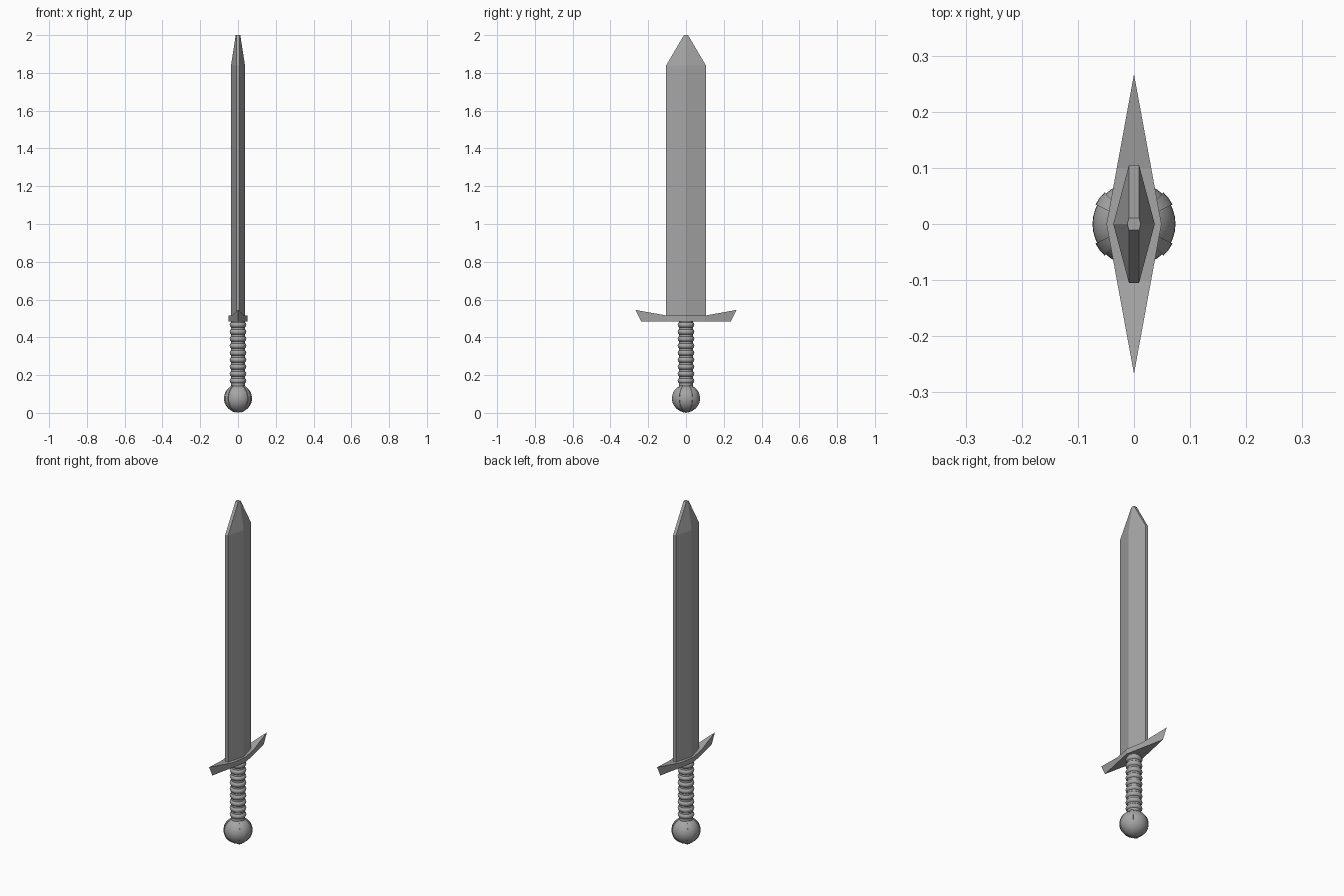
import bpy, bmesh, math

cube = bpy.data.objects.get("Cube")
if cube:
    bpy.data.objects.remove(cube, do_unlink=True)

GREY = (0.38, 0.38, 0.38, 1)
metal = bpy.data.materials.new("grey metal")
metal.use_nodes = True
metal.diffuse_color = GREY
metal.node_tree.nodes["Principled BSDF"].inputs["Base Color"].default_value = GREY


def finish(name, bm, smooth=False):
    bmesh.ops.recalc_face_normals(bm, faces=bm.faces)
    mesh = bpy.data.meshes.new(name)
    bm.to_mesh(mesh)
    bm.free()
    mesh.materials.append(metal)
    obj = bpy.data.objects.new(name, mesh)
    bpy.context.collection.objects.link(obj)
    if smooth:
        bpy.ops.object.select_all(action='DESELECT')
        obj.select_set(True)
        bpy.context.view_layer.objects.active = obj
        bpy.ops.object.shade_smooth_by_angle(angle=math.radians(40))
    return obj


def loft(name, sections):
    """Join matching closed cross-sections and cap both ends."""
    bm = bmesh.new()
    loops = [[bm.verts.new(p) for p in s] for s in sections]
    for a, b in zip(loops, loops[1:]):
        for i in range(len(a)):
            j = (i + 1) % len(a)
            bm.faces.new((a[i], a[j], b[j], b[i]))
    bm.faces.new(loops[0])
    bm.faces.new(loops[-1])
    return finish(name, bm)


def lathe(name, profile, steps=32):
    """Turn a (radius, z) profile about the z axis."""
    bm = bmesh.new()
    verts = [bm.verts.new((r, 0, z)) for r, z in profile]
    edges = [bm.edges.new(pair) for pair in zip(verts, verts[1:])]
    bmesh.ops.spin(bm, geom=verts + edges, cent=(0, 0, 0), axis=(0, 0, 1),
                   angle=math.tau, steps=steps)
    bmesh.ops.remove_doubles(bm, verts=bm.verts, dist=1e-5)
    return finish(name, bm, True)


# Blade: six-sided section with a central ridge and blunt edges
def blade_section(ridge, edge, width, z):
    return [(ridge, 0, z), (edge, width, z), (-edge, width, z),
            (-ridge, 0, z), (-edge, -width, z), (edge, -width, z)]


loft("blade", [blade_section(0.037, 0.009, 0.105, 0.505),
               blade_section(0.037, 0.009, 0.105, 1.84),
               blade_section(0.012, 0.009, 0.011, 2.0)])

# Crossguard: diamond plan with upswept pointed ends
BOTTOM, TOP, TIP_Z = 0.485, 0.515, 0.545
HALF, REACH, FOOT, BEND = 0.049, 0.267, 0.237, 0.1
bm = bmesh.new()
for side in (1, -1):
    bend_x = HALF * (1 - BEND / REACH)
    top = [bm.verts.new(p) for p in
           ((HALF, 0, TOP), (bend_x, side * BEND, TOP),
            (-bend_x, side * BEND, TOP), (-HALF, 0, TOP))]
    low = [bm.verts.new(p) for p in
           ((HALF, 0, BOTTOM), (bend_x * 0.94, side * BEND, BOTTOM),
            (-bend_x * 0.94, side * BEND, BOTTOM), (-HALF, 0, BOTTOM))]
    tip = bm.verts.new((0, side * REACH, TIP_Z))
    foot = bm.verts.new((0, side * FOOT, BOTTOM))
    bm.faces.new(top)
    bm.faces.new(low)
    bm.faces.new((top[1], top[2], tip))
    bm.faces.new((low[1], low[2], foot))
    for a, b in ((0, 1), (3, 2)):
        bm.faces.new((top[a], top[b], low[b], low[a]))
        bm.faces.new((top[b], tip, foot, low[b]))
bmesh.ops.remove_doubles(bm, verts=bm.verts, dist=1e-5)
finish("crossguard", bm)

# Grip: core with evenly spaced rounded rings
lathe("grip_core", [(0.036, 0.13), (0.036, 0.487)])
RINGS, PITCH = 9, 0.037
for n in range(RINGS):
    z = 0.17 + n * PITCH
    lathe(f"grip_ring_{n + 1}",
          [(0.032 + 0.012 * math.cos(t), z + 0.014 * math.sin(t))
           for t in (math.pi * (k / 8 - 0.5) for k in range(9))])

# Pommel ball
CENTRE, RADIUS = 0.077, 0.074


def arc(radius, count=20):
    return [(radius * math.sin(math.pi * k / count),
             CENTRE - radius * math.cos(math.pi * k / count))
            for k in range(count + 1)]


lathe("pommel", arc(RADIUS))

# Four raised ribs running pole to pole on the pommel
SPREAD = math.radians(10)
for n, heading in enumerate((37, 143, 217, 323)):
    bm = bmesh.new()
    rows = []
    for r, z in arc(0.077):
        row = []
        for radius, turn in ((r * 0.92, -1), (r, -1), (r, 0), (r, 1), (r * 0.92, 1)):
            a = math.radians(heading) + turn * SPREAD
            row.append(bm.verts.new((radius * math.cos(a), radius * math.sin(a), z)))
        rows.append(row)
    for a, b in zip(rows, rows[1:]):
        for i in range(4):
            bm.faces.new((a[i], a[i + 1], b[i + 1], b[i]))
    bmesh.ops.remove_doubles(bm, verts=bm.verts, dist=1e-5)
    finish(f"pommel_rib_{n + 1}", bm, True)
